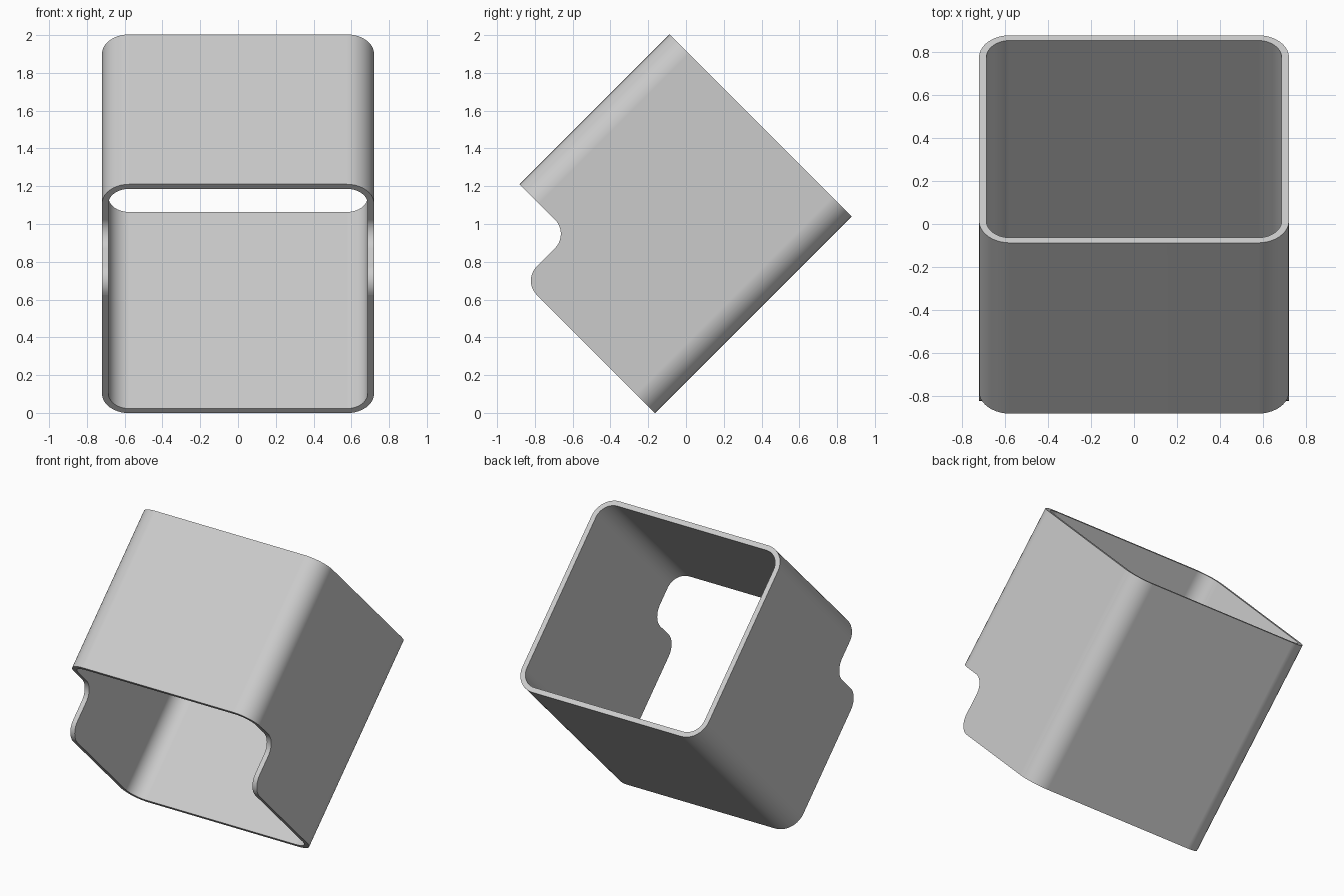
import bpy, bmesh
from math import cos, sin, pi
from mathutils import Matrix, Vector

cube = bpy.data.objects.get("Cube")
if cube:
    bpy.data.objects.remove(cube, do_unlink=True)

HALF_X, HALF_V, WALL, CORNER = 0.72, 0.682, 0.034, 0.145
MID_V = -0.797                    # centre of the section across the tilted tube
LOW, HIGH = -0.117, 1.355         # ends along the tube axis
STEP_V, STEP_U, FILLET = -1.107, 0.233, 0.107

# Local axes: x stays, v runs down and back, u runs up and back along the tube
R = 0.5 ** 0.5
TILT = Matrix(((1, 0, 0, 0), (0, R, R, 0), (0, -R, R, 0), (0, 0, 0, 1)))


def arc(cx, cy, r, start, end, steps=10):
    return [(cx + r * cos(start + (end - start) * i / steps),
             cy + r * sin(start + (end - start) * i / steps)) for i in range(steps + 1)]


def rounded_rect(hx, hy, r):
    pts = []
    for k, (sx, sy) in enumerate([(1, 1), (-1, 1), (-1, -1), (1, -1)]):
        pts += arc(sx * (hx - r), sy * (hy - r), r, k * pi / 2, (k + 1) * pi / 2)
    return pts


def finish(name, bm):
    bmesh.ops.recalc_face_normals(bm, faces=bm.faces)
    bmesh.ops.transform(bm, matrix=TILT, verts=bm.verts)
    mesh = bpy.data.meshes.new(name)
    bm.to_mesh(mesh)
    bm.free()
    ob = bpy.data.objects.new(name, mesh)
    bpy.context.collection.objects.link(ob)
    return ob


# Hollow rounded square sleeve, made of four matching loops
bm = bmesh.new()
outer = rounded_rect(HALF_X, HALF_V, CORNER)
inner = rounded_rect(HALF_X - WALL, HALF_V - WALL, CORNER - WALL)
loops = [[bm.verts.new((x, v + MID_V, u)) for x, v in pts]
         for pts, u in ((outer, LOW), (outer, HIGH), (inner, HIGH), (inner, LOW))]
n = len(outer)
for k in range(4):
    a, b = loops[k], loops[(k + 1) % 4]
    for i in range(n):
        j = (i + 1) % n
        bm.faces.new((a[i], a[j], b[j], b[i]))
sleeve = finish("sleeve", bm)

# Cutter for the filleted step in the lower front end
profile = [(-1.7, -0.4), (-1.7, STEP_U)]
profile += arc(STEP_V - FILLET, STEP_U - FILLET, FILLET, pi / 2, 0)
profile += arc(STEP_V + FILLET, LOW + FILLET, FILLET, pi, 1.5 * pi)
profile += [(STEP_V + FILLET, -0.4)]
bm = bmesh.new()
face = bm.faces.new([bm.verts.new((-1, v, u)) for v, u in profile])
ext = bmesh.ops.extrude_face_region(bm, geom=[face])
bmesh.ops.translate(bm, vec=Vector((2, 0, 0)),
                    verts=[e for e in ext["geom"] if isinstance(e, bmesh.types.BMVert)])
cutter = finish("step_cutter", bm)
cutter.hide_render = True

cut = sleeve.modifiers.new("step", "BOOLEAN")
cut.operation, cut.solver, cut.object = "DIFFERENCE", "EXACT", cutter
bpy.ops.object.select_all(action="DESELECT")
bpy.context.view_layer.objects.active = sleeve
sleeve.select_set(True)
bpy.ops.object.modifier_apply(modifier="step")
bpy.data.objects.remove(cutter, do_unlink=True)

# Plain grey finish, smooth around the corners
grey = bpy.data.materials.new("light_grey")
grey.use_nodes = True
colour = (0.6, 0.6, 0.6, 1)
grey.diffuse_color = colour
grey.node_tree.nodes["Principled BSDF"].inputs["Base Color"].default_value = colour
sleeve.data.materials.clear()
sleeve.data.materials.append(grey)
bpy.ops.object.shade_smooth_by_angle(angle=pi / 6)
weighted = sleeve.modifiers.new("even_normals", "WEIGHTED_NORMAL")
weighted.keep_sharp = True
